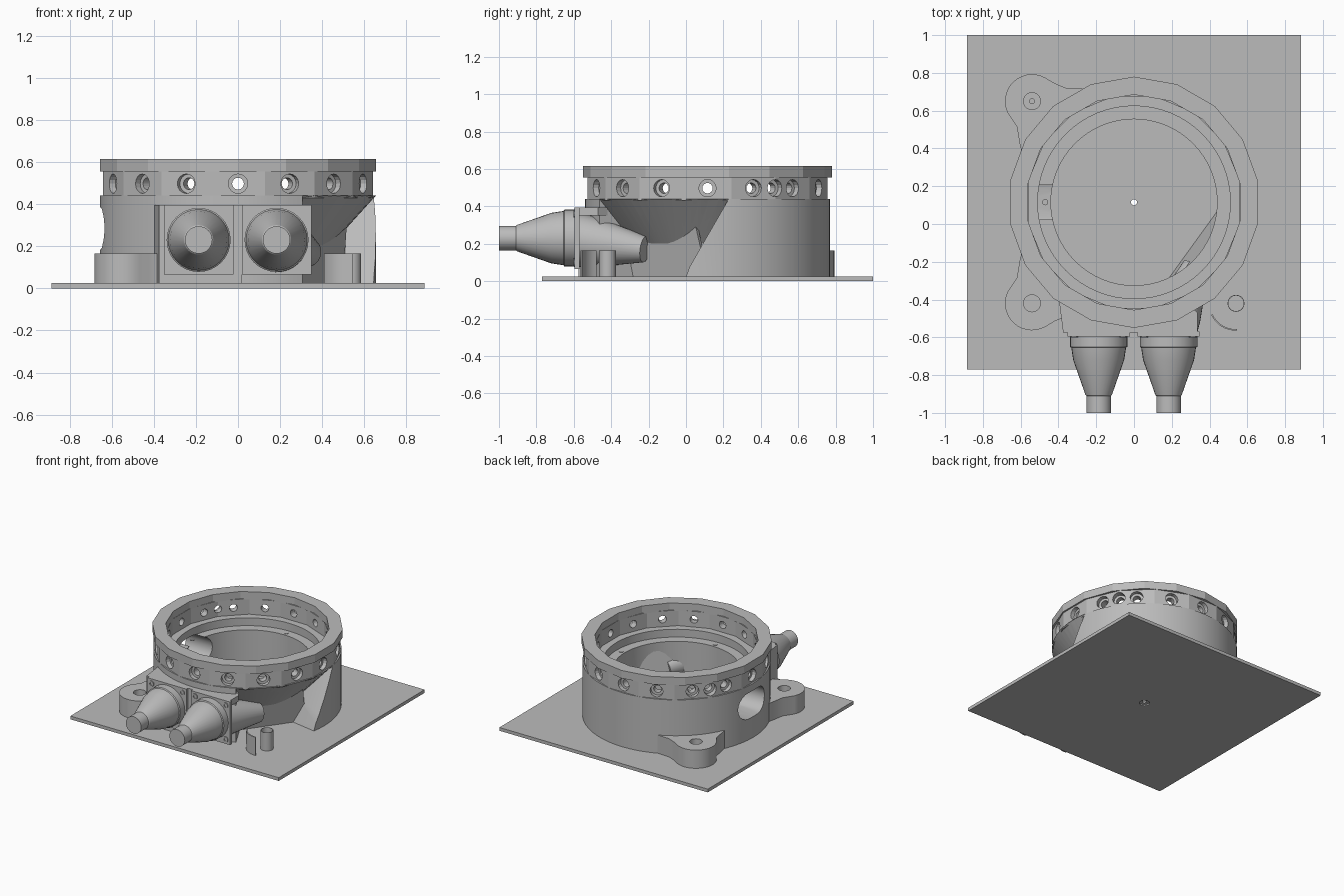
import bpy, bmesh
from math import sin, cos, pi, radians
from mathutils import Vector

if "Cube" in bpy.data.objects:
    bpy.data.objects.remove(bpy.data.objects["Cube"])

GREY = (0.5, 0.5, 0.5, 1)
mat = bpy.data.materials.new("plain_grey")
mat.use_nodes = True
mat.diffuse_color = GREY
mat.node_tree.nodes["Principled BSDF"].inputs["Base Color"].default_value = GREY
CY = 0.115          # centre of the ring along y
UP = (0, 0, 1)


def finish(name, bm):
    bmesh.ops.recalc_face_normals(bm, faces=bm.faces[:])
    me = bpy.data.meshes.new(name)
    bm.to_mesh(me)
    bm.free()
    me.materials.append(mat)
    ob = bpy.data.objects.new(name, me)
    bpy.context.collection.objects.link(ob)
    return ob


def smooth(ob):
    bpy.ops.object.select_all(action='DESELECT')
    ob.select_set(True)
    bpy.context.view_layer.objects.active = ob
    bpy.ops.object.shade_smooth_by_angle(angle=radians(25))
    return ob


def add_lathe(bm, prof, n, loc, axis=UP, ring=False, turn=0.0):
    """Revolve (radius, height) points; ring closes the profile on itself."""
    q = Vector(axis).to_track_quat('Z', 'Y')
    rows = [[bm.verts.new(Vector(loc) + q @ Vector((
        r * cos(turn + 2 * pi * i / n), r * sin(turn + 2 * pi * i / n), h)))
        for i in range(n)] for r, h in prof]
    pairs = list(zip(rows, rows[1:]))
    if ring:
        pairs.append((rows[-1], rows[0]))
    else:
        bm.faces.new(rows[0])
        bm.faces.new(rows[-1])
    for a, b in pairs:
        for i in range(n):
            j = (i + 1) % n
            bm.faces.new((a[i], a[j], b[j], b[i]))


def lathe(name, prof, n, loc, **kw):
    bm = bmesh.new()
    add_lathe(bm, prof, n, loc, **kw)
    return finish(name, bm)


def prism(name, pts, low, high):
    """Extrude an outline given in x and y."""
    bm = bmesh.new()
    face = bm.faces.new([bm.verts.new((x, y, low)) for x, y in pts])
    new = bmesh.ops.extrude_face_region(bm, geom=[face])["geom"]
    bmesh.ops.translate(bm, vec=(0, 0, high - low),
                        verts=[v for v in new if isinstance(v, bmesh.types.BMVert)])
    return finish(name, bm)


def box(name, x0, x1, y0, y1, z0, z1):
    return prism(name, [(x0, y0), (x1, y0), (x1, y1), (x0, y1)], z0, z1)


def arc(cx, cy, r, a0, a1, n):
    return [(cx + r * cos(radians(a0 + (a1 - a0) * i / n)),
             cy + r * sin(radians(a0 + (a1 - a0) * i / n))) for i in range(n + 1)]


def cut(ob, cutter):
    mod = ob.modifiers.new("cut", 'BOOLEAN')
    mod.operation, mod.solver, mod.object = 'DIFFERENCE', 'EXACT', cutter
    bpy.context.view_layer.objects.active = ob
    bpy.ops.object.modifier_apply(modifier=mod.name)
    bpy.data.objects.remove(cutter)


# Base plate with countersunk centre hole and small pips
plate = box("base_plate", -0.885, 0.885, -0.77, 1.0, 0, 0.025)
cut(plate, lathe("plate_hole", [(0.037, -0.01), (0.037, 0.01), (0.016, 0.012), (0.016, 0.05)],
                 20, (0, CY, 0)))
for i in range(4):
    a = i * pi / 2
    for r, z in ((0.235, 0.025), (0.47, 0.38)):
        lathe("pip", [(0.016, 0), (0.016, 0.003)], 12, (r * cos(a), CY + r * sin(a), z))

# Main drum with stepped bore
body = lathe("drum_wall", [(0.655, 0.025), (0.655, 0.44), (0.51, 0.44), (0.51, 0.38),
                           (0.44, 0.38), (0.44, 0.025)], 64, (0, CY, 0), ring=True)

# Oval side opening
slot = arc(CY + 0.06, 0.285, 0.1, -90, 90, 10) + arc(CY - 0.06, 0.285, 0.1, 90, 270, 10)
cutter = prism("slot_cutter", slot, -0.8, -0.3)
for v in cutter.data.vertices:
    y, z, x = v.co
    v.co = (x, y, z)
bm = bmesh.new()
bm.from_mesh(cutter.data)
bmesh.ops.recalc_face_normals(bm, faces=bm.faces[:])
bm.to_mesh(cutter.data)
bm.free()
cut(body, cutter)

# Swept undercut at the front corner, with a slanted end
bm = bmesh.new()
section = [(0.40, 0.02), (0.40, 0.20), (0.44, 0.20), (0.655, 0.44), (0.75, 0.44), (0.75, 0.02)]
rows = []
for i in range(17):
    row = []
    for r, z in section:
        end = -10 + 20 * (z - 0.025) / 0.415
        a = radians(-62 + (end + 62) * i / 16)
        row.append(bm.verts.new((r * cos(a), CY + r * sin(a), z)))
    rows.append(row)
for a, b in zip(rows, rows[1:]):
    for k in range(6):
        m = (k + 1) % 6
        bm.faces.new((a[k], a[m], b[m], b[k]))
bm.faces.new(rows[0])
bm.faces.new(rows[-1])
bmesh.ops.triangulate(bm, faces=bm.faces[:])
cut(body, finish("undercut_cutter", bm))
smooth(body)

# Slanted panel closing the bore behind the undercut
out, along = Vector((0.81, -0.586, 0)), Vector((0.586, 0.81, 0))
bm = bmesh.new()
loops = []
for shift in (0, 0.02):
    loops.append([bm.verts.new(Vector((0, CY, z)) + out * (d + shift) + along * s)
                  for d, z, s in ((0.385, 0.025, -0.29), (0.385, 0.025, 0.29),
                                  (0.45, 0.37, 0.24), (0.45, 0.37, -0.24))])
bm.faces.new(loops[0])
bm.faces.new(loops[1])
for k in range(4):
    m = (k + 1) % 4
    bm.faces.new((loops[0][k], loops[0][m], loops[1][m], loops[1][k]))
finish("slanted_panel", bm)

# Faceted band pierced by counterbored holes, two of them in between
band = lathe("hole_band", [(0.655, 0.43), (0.655, 0.56), (0.57, 0.56), (0.57, 0.43)],
             16, (0, CY, 0), ring=True, turn=pi / 16)
bm = bmesh.new()
for deg in [22.5 * i for i in range(16)] + [33.75, 146.25]:
    a = radians(deg)
    add_lathe(bm, [(0.028, 0.5), (0.028, 0.61), (0.046, 0.611), (0.046, 0.7)], 16,
              (0, CY, 0.497), axis=(cos(a), sin(a), 0))
cut(band, finish("band_hole_cutters", bm))

# Top rim
lathe("top_rim", [(0.665, 0.555), (0.665, 0.615), (0.57, 0.615), (0.57, 0.555)],
      18, (0, CY, 0), ring=True, turn=radians(10))

# Mounting lugs on the closed side, mirrored front to back
for side, name in ((1, "rear_lug"), (-1, "front_lug")):
    outline = arc(-0.54, 0.535, 0.143, 60, 205, 14) + [
        (-0.62, 0.40), (-0.605, 0.31), (-0.58, 0.20), (-0.46, 0.20), (-0.35, 0.36),
        (-0.25, 0.60), (-0.36, 0.605), (-0.42, 0.63)]
    lug = prism(name, [(x, CY + side * y) for x, y in outline], 0.025, 0.165)
    cut(lug, lathe("lug_cutter", [(0.045, 0.06), (0.045, 0.2)], 20, (-0.54, CY + side * 0.535, 0)))
    smooth(lug)
lathe("lug_screw", [(0.016, 0.05), (0.016, 0.12)], 12, (-0.54, 0.65, 0))

# Remaining sleeve and curved wall on the open side
smooth(lathe("open_sleeve", [(0.045, 0.025), (0.045, 0.165), (0.041, 0.165), (0.041, 0.025)],
             20, (0.54, -0.42, 0), ring=True))
smooth(prism("curved_wall", arc(0.54, -0.42, 0.145, 205, 272, 8)
             + arc(0.54, -0.42, 0.137, 272, 205, 8), 0.025, 0.165))

# Housing between the drum and the connectors
prism("connector_housing", [(-0.375, -0.575), (0.02, -0.575), (0.02, -0.42), (-0.30, -0.36),
                            (-0.40, -0.38)], 0.025, 0.395)
prism("housing_roof", [(0, -0.575), (0.335, -0.575), (0.335, -0.47), (0.29, -0.42), (0, -0.42)],
      0.35, 0.395)
start, end = Vector((0.185, -0.58, 0.22)), Vector((0.33, -0.22, 0.17))
smooth(lathe("tapered_duct", [(0.145, 0), (0.13, 0.12), (0.07, (end - start).length)], 32,
             start, axis=end - start))

# Two flanged conical connectors
for x in (-0.187, 0.183):
    box("flange", x - 0.165, x + 0.165, -0.595, -0.57, 0.065, 0.395)
    smooth(lathe("cone_connector", [(0.152, 0), (0.152, 0.06), (0.145, 0.065), (0.135, 0.13),
                                    (0.07, 0.315), (0.065, 0.32), (0.065, 0.41)], 32,
                 (x, -0.59, 0.23), axis=(0, -1, 0)))
    for sx in (-1, 1):
        for sz in (-1, 1):
            lathe("flange_screw", [(0.021, 0), (0.021, 0.008), (0.012, 0.008), (0.012, 0)], 12,
                  (x + sx * 0.13, -0.594, 0.23 + sz * 0.13), axis=(0, -1, 0), ring=True)
